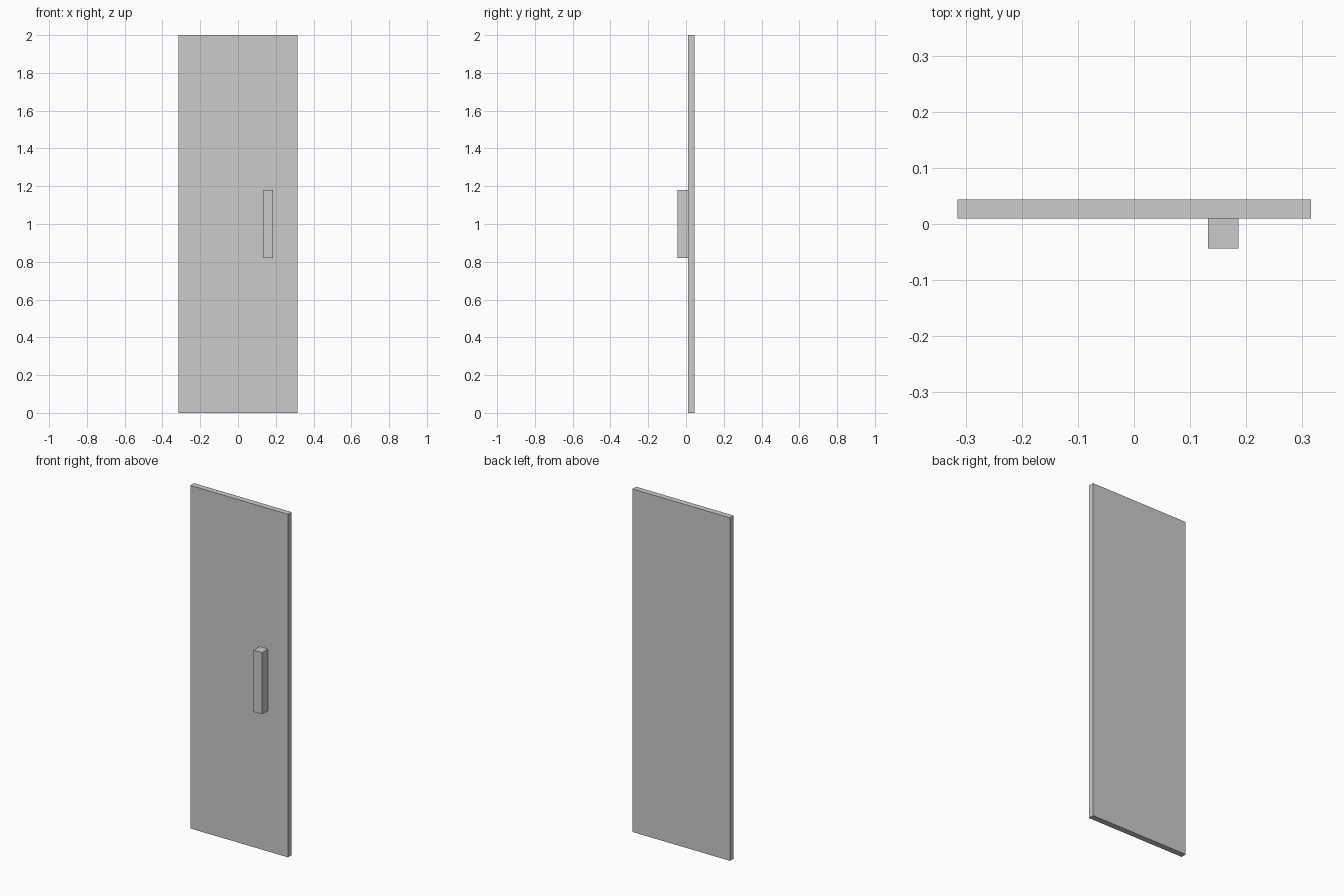
import bpy

if "Cube" in bpy.data.objects:
    bpy.data.objects.remove(bpy.data.objects["Cube"])


def box(name, x, y, z):
    """Add a box spanning the given (min, max) ranges."""
    spans = (x, y, z)
    bpy.ops.mesh.primitive_cube_add(size=1, location=[(a + b) / 2 for a, b in spans])
    obj = bpy.context.object
    obj.name = name
    obj.scale = [b - a for a, b in spans]
    bpy.ops.object.transform_apply(location=False, rotation=False, scale=True)
    return obj


BACK, FACE, FRONT = 0.044, 0.01, -0.044

# Flat door slab
box("door_panel", (-0.315, 0.315), (FACE, BACK), (0, 2))

# Upright pull handle seated on the front face
box("door_handle", (0.132, 0.186), (FRONT, FACE), (0.82, 1.18))
